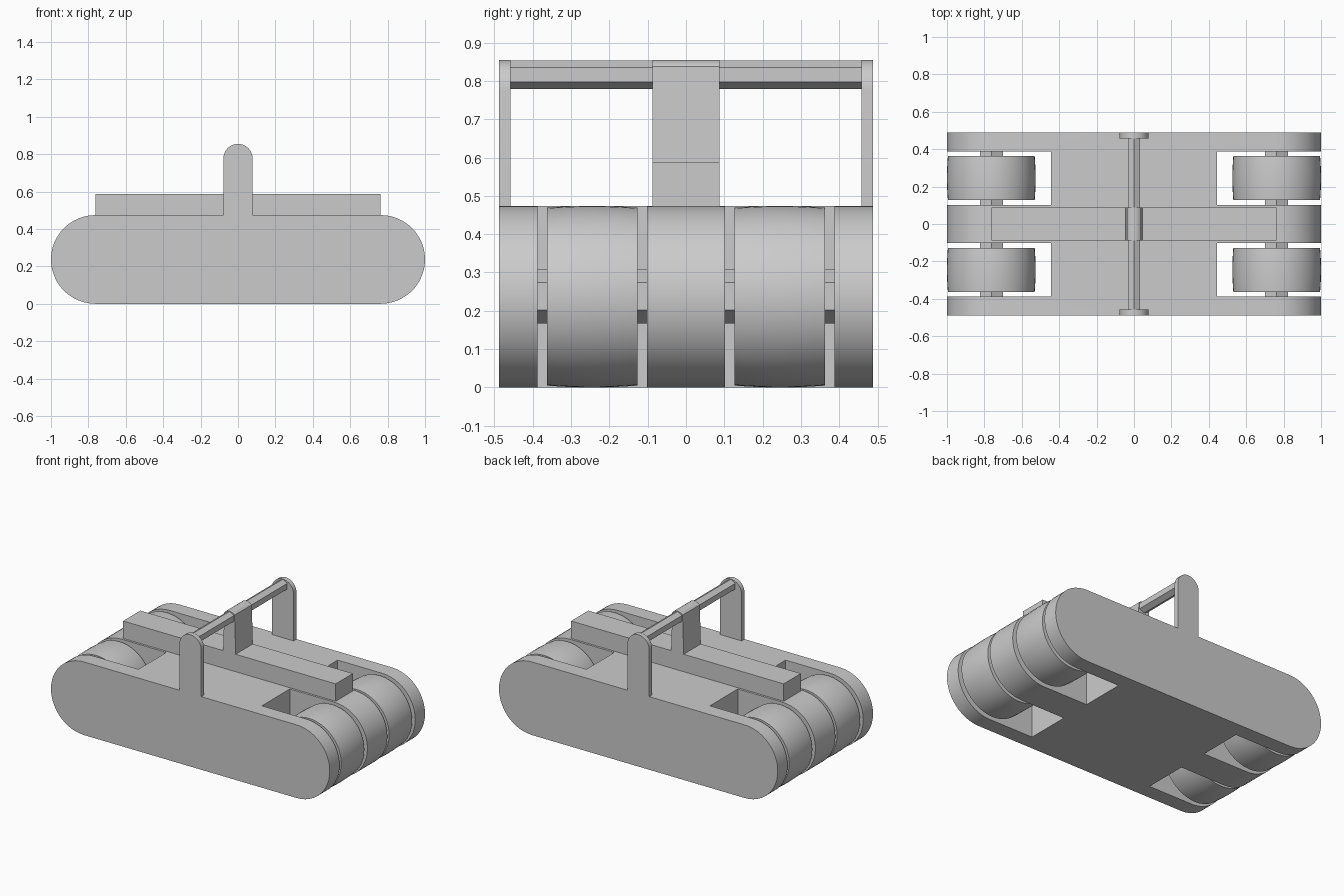
import bpy
import bmesh
from math import sin, cos, pi, asin, radians

cube = bpy.data.objects.get("Cube")
if cube:
    bpy.data.objects.remove(cube, do_unlink=True)

grey = bpy.data.materials.new("plain grey")
grey.use_nodes = True
grey.diffuse_color = (0.6, 0.6, 0.6, 1)
grey.node_tree.nodes["Principled BSDF"].inputs["Base Color"].default_value = (0.6, 0.6, 0.6, 1)

R = 0.237          # end radius of the body and wheels
AXLE_X = 0.763
HALF_Y = 0.488
TOP = 2 * R


def arc(cx, cz, r, start, end, steps):
    """Points on an arc in the XZ plane, angles in radians."""
    angles = [start + (end - start) * i / steps for i in range(steps + 1)]
    return [(cx + r * cos(a), cz + r * sin(a)) for a in angles]


def finish(name, bm):
    bmesh.ops.recalc_face_normals(bm, faces=bm.faces)
    mesh = bpy.data.meshes.new(name)
    bm.to_mesh(mesh)
    bm.free()
    mesh.materials.append(grey)
    obj = bpy.data.objects.new(name, mesh)
    bpy.context.collection.objects.link(obj)
    return obj


def loft(name, sections):
    """Join XZ outlines, each given with its y, into a capped solid."""
    bm = bmesh.new()
    rings = [[bm.verts.new((x, y, z)) for x, z in outline] for outline, y in sections]
    for a, b in zip(rings, rings[1:]):
        for i in range(len(a)):
            j = (i + 1) % len(a)
            bm.faces.new((a[i], a[j], b[j], b[i]))
    bm.faces.new(rings[0])
    bm.faces.new(rings[-1])
    return finish(name, bm)


def prism(name, outline, y0, y1):
    return loft(name, [(outline, y0), (outline, y1)])


def rect(x0, x1, z0, z1):
    return [(x0, z0), (x1, z0), (x1, z1), (x0, z1)]


def hexagon(cx, cz, r):
    return arc(cx, cz, r, pi / 2, pi / 2 + 2 * pi, 6)[:-1]


def activate(obj):
    bpy.ops.object.select_all(action='DESELECT')
    obj.select_set(True)
    bpy.context.view_layer.objects.active = obj


def combine(obj, tool, operation):
    """Apply a boolean and discard the tool solid."""
    activate(obj)
    mod = obj.modifiers.new(operation.lower(), 'BOOLEAN')
    mod.operation = operation
    mod.solver = 'EXACT'
    mod.object = tool
    bpy.ops.object.modifier_apply(modifier=mod.name)
    bpy.data.objects.remove(tool, do_unlink=True)


def smooth(obj, angle=30):
    activate(obj)
    bpy.ops.object.shade_smooth_by_angle(angle=radians(angle))


# Long rounded body
outline = arc(AXLE_X, R, R, -pi / 2, pi / 2, 24) + arc(-AXLE_X, R, R, pi / 2, 3 * pi / 2, 24)
body = prism("body", outline, -HALF_Y, HALF_Y)

# Wheel slots
for sx in (-1, 1):
    for sy in (-1, 1):
        x0, x1 = sorted((sx * 0.443, sx * 1.1))
        y0, y1 = sorted((sy * 0.102, sy * 0.388))
        combine(body, prism("slot_cutter", rect(x0, x1, -0.1, 0.7), y0, y1), 'DIFFERENCE')

# Round-topped uprights flush with the body sides
upright = [(-0.078, 0.3), (0.078, 0.3)] + arc(0, 0.777, 0.078, 0, pi, 16)
for sy in (-1, 1):
    y0, y1 = sorted((sy * 0.458, sy * HALF_Y))
    combine(body, prism("upright", upright, y0, y1), 'UNION')
smooth(body)

# Crowned wheels on hexagonal axles
for end, sx in (("left", 1), ("right", -1)):
    for side, sy in (("front", -1), ("back", 1)):
        sections = []
        for i in range(9):
            t = i / 4 - 1
            ring = arc(sx * AXLE_X, R, R - 0.005 * t * t, 0, 2 * pi, 48)[:-1]
            sections.append((ring, sy * 0.245 + t * 0.118))
        smooth(loft(f"{side}_{end}_wheel", sections))
        y0, y1 = sorted((sy * 0.102, sy * 0.388))
        prism(f"{side}_{end}_axle", hexagon(sx * AXLE_X, R + 0.001, 0.071), y0, y1)

# Centre beam and its tapered post with a curved cap
prism("centre_beam", rect(-0.762, 0.762, TOP, 0.587), -0.088, 0.088)
cap_r = 0.0487
half = asin(0.037 / cap_r)
post = [(-0.045, 0.587), (0.045, 0.587)]
post += arc(0, 0.855 - cap_r, cap_r, pi / 2 - half, pi / 2 + half, 10)
smooth(prism("centre_post", post, -0.088, 0.088))

# Handle bar between the uprights
prism("handle_bar", hexagon(0, 0.816, 0.037), -0.458, 0.458)
